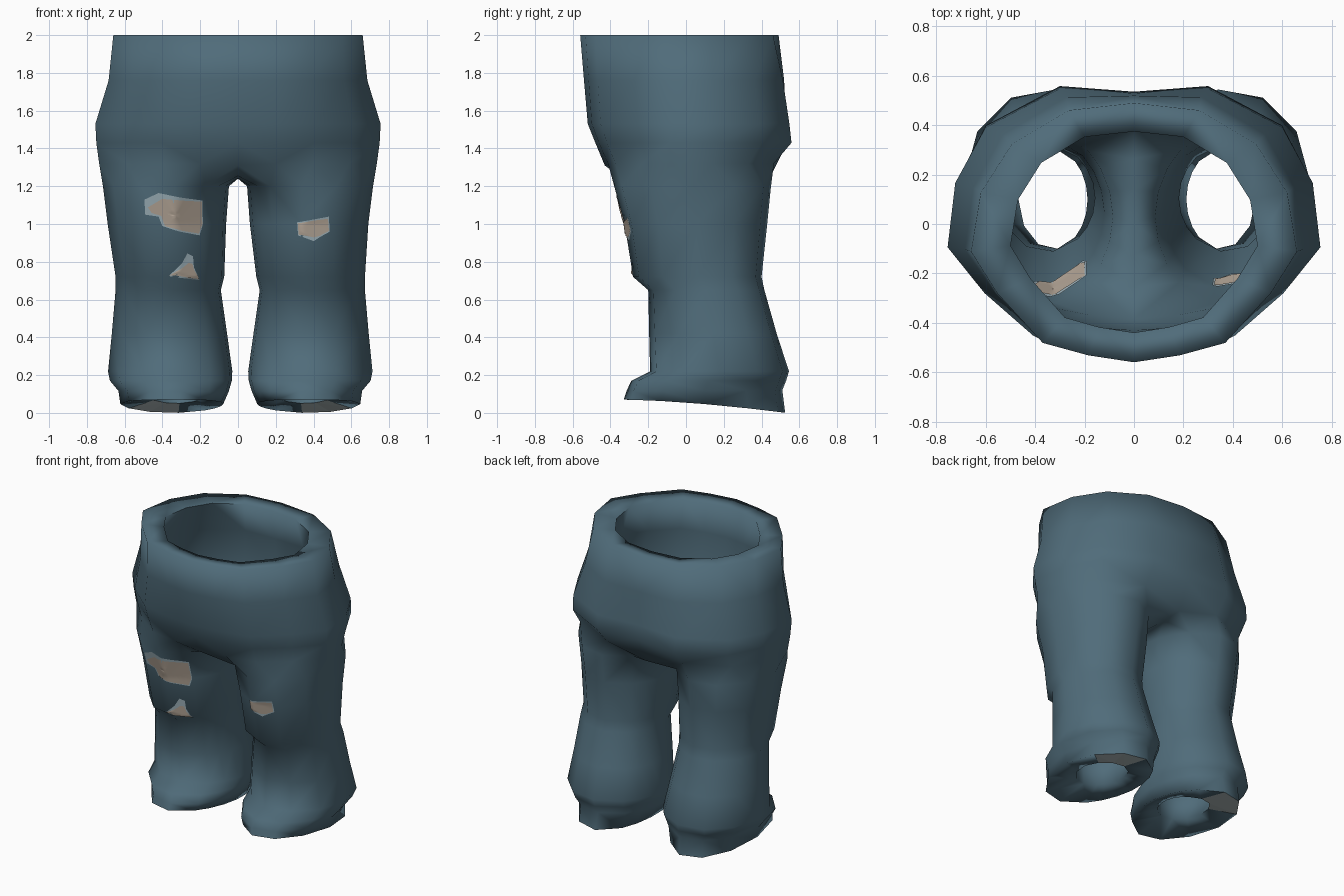
import bpy, bmesh, math
from mathutils import Vector
from mathutils.bvhtree import BVHTree

if "Cube" in bpy.data.objects:
    bpy.data.objects.remove(bpy.data.objects["Cube"])


def material(name, rgb):
    m = bpy.data.materials.new(name)
    m.diffuse_color = (*rgb, 1)
    m.use_nodes = True
    m.node_tree.nodes["Principled BSDF"].inputs["Base Color"].default_value = m.diffuse_color
    return m


DENIM = material("denim blue", (0.080, 0.150, 0.195))
SKIN = material("worn hole beige", (0.48, 0.40, 0.325))
FRAY = material("frayed pale blue", (0.36, 0.47, 0.52))
HEM = material("pale hem grey", (0.52, 0.60, 0.61))

OUT, INN = 9, 5          # points on the outer side and on the inner thigh

# half outlines of the pelvis, front centre to back centre (unit size)
HIP = [(0, -1), (.27, -.96), (.54, -.87), (.80, -.54), (1, -.18),
       (.96, .30), (.80, .70), (.40, .98), (0, .94)]
WAIST = [(0, -1), (.28, -.95), (.56, -.86), (.84, -.50), (1, -.20),
         (.94, .26), (.75, .66), (.40, .94), (0, 1)]


def pelvis_ring(z, w, yf, yb):
    t = min(max((z - 1.5) / .5, 0), 1)          # hip outline turns into waist outline
    pts = []
    for h, k in zip(HIP, WAIST):
        p = Vector(h).lerp(Vector(k), t)
        pts.append(Vector((p.x * w, p.y * (yb if p.y > 0 else -yf), z)))
    return pts


def crotch_ring(z, w, yf, yb, zf, zlow, zb):
    pts = pelvis_ring(z, w, yf, yb)
    pts[0].z, pts[-1].z = zf, zb
    a, b = pts[-1], pts[0]
    for i in range(1, INN + 1):
        t = i / (INN + 1)
        p = a.lerp(b, t)
        p.z += (zlow - p.z) * math.sin(math.pi * t) ** 0.4
        pts.append(p)
    return pts


def leg_ring(zf, zb, xi, xo, yf, yb):
    cx, cy, rx, ry = (xi + xo) / 2, (yf + yb) / 2, (xo - xi) / 2, (yb - yf) / 2
    angles = [-130 + 260 * i / (OUT - 1) for i in range(OUT)]
    angles += [130 + 100 * i / (INN + 1) for i in range(1, INN + 1)]
    pts = []
    e = 1.95 if zf < .9 else 1.88               # thighs are slightly slimmer at the corners
    for a in angles:
        c, s = math.cos(math.radians(a)), math.sin(math.radians(a))
        k = (abs(c) ** e + abs(s) ** e) ** (-1 / e)
        t = (s * k + 1) / 2
        pts.append(Vector((cx + rx * c * k, cy + ry * s * k, zf + (zb - zf) * t ** 1.6)))
    # stretch so the flattened polygon still reaches front and back
    lo, hi = min(p.y for p in pts), max(p.y for p in pts)
    for p in pts:
        p.y = yf + (p.y - lo) / (hi - lo) * (yb - yf)
    return pts


def build_half(bm, side, legs, crotch, pelvis):
    """Tube of one leg joined to half of the pelvis; returns the hem and waist loops."""
    def add(pts, shift=0):
        return [bm.verts.new((p.x * side + shift, p.y, p.z)) for p in pts]
    loops = [add(leg_ring(*r), 0.012 if r[0] < 1 else 0) for r in legs]
    loops.append(add(crotch_ring(*crotch)))
    for a, b in zip(loops, loops[1:]):
        n = len(a)
        for i in range(n):
            bm.faces.new((a[i], a[(i + 1) % n], b[(i + 1) % n], b[i]))
    upper = [loops[-1][:OUT]] + [add(pelvis_ring(*r)) for r in pelvis]
    for a, b in zip(upper, upper[1:]):
        for i in range(OUT - 1):
            bm.faces.new((a[i], a[i + 1], b[i + 1], b[i]))
    return loops[0], upper[-1]


# outer cloth: z front, z back, x inner, x outer, y front, y back
LEGS = [(.07, 0.0, .09, .635, -.33, .525),
        (.115, .12, .06, .645, -.315, .51),
        (.17, .17, .045, .69, -.29, .53),
        (.22, .22, .042, .70, -.19, .545),
        (.42, .42, .07, .68, -.195, .48),
        (.65, .65, .103, .66, -.20, .415),
        (.72, .72, .085, .66, -.28, .40),
        (1.0, 1.0, .063, .69, -.325, .43),
        (1.20, 1.20, .048, .715, -.38, .45)]
CROTCH = (1.32, .735, -.43, .475, 1.31, 1.24, 1.25)
PELVIS = [(1.43, .750, -.48, .57), (1.53, .755, -.52, .56),
          (1.76, .685, -.54, .535), (2.0, .66, -.56, .49)]

# inner cloth
LEGS_IN = [(.10, .05, .20, .48, -.10, .30),
           (.25, .25, .14, .56, -.10, .41),
           (.65, .65, .17, .56, -.11, .32),
           (1.0, 1.0, .12, .60, -.255, .35),
           (1.2, 1.2, .085, .62, -.32, .38)]
CROTCH_IN = (1.38, .65, -.385, .42, 1.37, 1.30, 1.32)
PELVIS_IN = [(1.55, .64, -.43, .45), (1.78, .56, -.44, .42), (1.99, .50, -.44, .375)]

# trousers: both halves, hems and waistband closed between the two shells
bm = bmesh.new()
for side in (1, -1):
    hem, waist = build_half(bm, side, LEGS, CROTCH, PELVIS)
    hem_in, waist_in = build_half(bm, side, LEGS_IN, CROTCH_IN, PELVIS_IN)
    n = len(hem)
    for i in range(n):
        j = (i + 1) % n
        bm.faces.new((hem[i], hem_in[i], hem_in[j], hem[j]))
    for i in range(OUT - 1):
        bm.faces.new((waist[i], waist[i + 1], waist_in[i + 1], waist_in[i]))
bmesh.ops.remove_doubles(bm, verts=bm.verts, dist=0.0005)
bmesh.ops.recalc_face_normals(bm, faces=bm.faces)
bm.normal_update()
# pale underside at the outer heel of each hem
for f in bm.faces:
    c = f.calc_center_median()
    if c.z < .08 and f.normal.z < -.5 and c.y > .2 and abs(c.x) > .34:
        f.material_index = 1
bmesh.ops.triangulate(bm, faces=bm.faces)
tree = BVHTree.FromBMesh(bm)


def finish(name, bm, mats):
    me = bpy.data.meshes.new(name)
    bm.to_mesh(me)
    bm.free()
    for m in mats:
        me.materials.append(m)
    ob = bpy.data.objects.new(name, me)
    bpy.context.collection.objects.link(ob)
    bpy.ops.object.select_all(action='DESELECT')
    bpy.context.view_layer.objects.active = ob
    ob.select_set(True)
    bpy.ops.object.shade_smooth_by_angle(angle=math.radians(100))
    return ob


trousers = finish("trousers", bm, [DENIM, HEM])
for p in trousers.data.polygons:
    if p.material_index == 1:
        p.use_smooth = False


def patch(name, outline, mat, lift, inside=False):
    """Thin plate laid on the front of a leg (or on the inside of that wall)."""
    bm = bmesh.new()
    n = len(outline)
    edge = [Vector(outline[i // 3]).lerp(Vector(outline[(i // 3 + 1) % n]), (i % 3) / 3)
            for i in range(n * 3)]
    mid = sum((Vector(p) for p in outline), Vector((0, 0))) / n

    def lay(p):
        start = Vector((p.x, .05 if inside else -2, p.y))
        hit, nor, _, _ = tree.ray_cast(start, Vector((0, -1 if inside else 1, 0)))
        return bm.verts.new(hit + nor * lift)
    centre = lay(mid)
    rings = [[lay(mid.lerp(p, k / 6)) for p in edge] for k in range(1, 7)]
    m = len(edge)
    for i in range(m):
        j = (i + 1) % m
        bm.faces.new((centre, rings[0][i], rings[0][j]))
        for a, b in zip(rings, rings[1:]):
            bm.faces.new((a[i], b[i], b[j], a[j]))
    bmesh.ops.recalc_face_normals(bm, faces=bm.faces)
    bm.normal_update()
    total = sum((f.normal.y for f in bm.faces))
    if (total > 0) != inside:
        bmesh.ops.reverse_faces(bm, faces=bm.faces)
    finish(name, bm, [mat])


# worn holes: frayed edge below, beige above (x, z outlines)
HOLES = {
    "thigh_hole": (
        [(-.495, 1.13), (-.42, 1.165), (-.30, 1.14), (-.19, 1.125), (-.188, 1.0),
         (-.205, .94), (-.31, .96), (-.40, .99), (-.42, 1.04), (-.49, 1.05)],
        [(-.475, 1.09), (-.40, 1.135), (-.29, 1.125), (-.195, 1.12), (-.193, 1.0),
         (-.21, .95), (-.30, .965), (-.385, .99), (-.405, 1.045), (-.455, 1.06)]),
    "knee_hole": (
        [(-.365, .725), (-.30, .79), (-.27, .845), (-.24, .83), (-.235, .77), (-.205, .705)],
        [(-.36, .73), (-.295, .77), (-.265, .795), (-.245, .79), (-.235, .755), (-.21, .715)]),
    "other_thigh_hole": (
        [(.315, 1.01), (.40, 1.025), (.48, 1.04), (.485, .96), (.43, .93), (.40, .91), (.32, .94)],
        [(.32, 1.005), (.40, 1.02), (.475, 1.03), (.48, .965), (.43, .938), (.40, .93), (.325, .945)]),
}
for name, (fray, skin) in HOLES.items():
    patch(name + "_fray", fray, FRAY, .004)
    patch(name, skin, SKIN, .008)
    if name != "knee_hole":
        patch(name + "_lining_fray", fray, FRAY, .004, True)
        patch(name + "_lining", skin, SKIN, .008, True)
